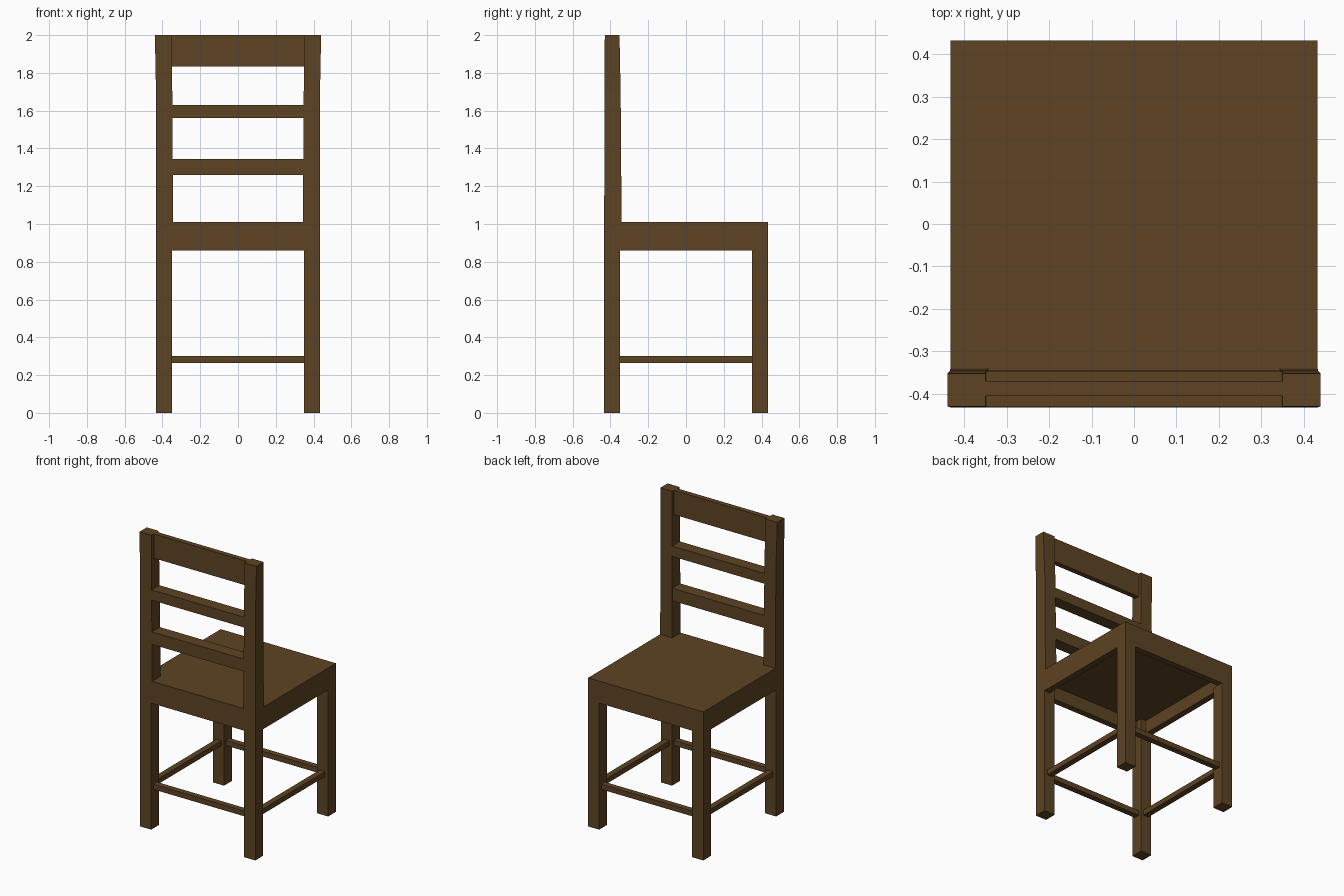
import bpy
import bmesh

if "Cube" in bpy.data.objects:
    bpy.data.objects.remove(bpy.data.objects["Cube"])

wood = bpy.data.materials.new("dark brown wood")
wood.diffuse_color = (0.110, 0.056, 0.017, 1.0)
wood.use_nodes = True
wood.node_tree.nodes["Principled BSDF"].inputs["Base Color"].default_value = wood.diffuse_color


def loft(name, sections):
    """Solid through rectangles given as (z, x0, x1, y0, y1)."""
    bm = bmesh.new()
    rings = []
    for z, x0, x1, y0, y1 in sections:
        rings.append([bm.verts.new(p) for p in
                      ((x0, y0, z), (x1, y0, z), (x1, y1, z), (x0, y1, z))])
    bm.faces.new(rings[0])
    bm.faces.new(rings[-1])
    for a, b in zip(rings, rings[1:]):
        for i in range(4):
            j = (i + 1) % 4
            bm.faces.new((a[i], a[j], b[j], b[i]))
    bmesh.ops.recalc_face_normals(bm, faces=bm.faces)
    mesh = bpy.data.meshes.new(name)
    bm.to_mesh(mesh)
    bm.free()
    mesh.materials.append(wood)
    obj = bpy.data.objects.new(name, mesh)
    bpy.context.collection.objects.link(obj)
    return obj


def box(name, x0, x1, y0, y1, z0, z1):
    return loft(name, [(z0, x0, x1, y0, y1), (z1, x0, x1, y0, y1)])


R = 0.433      # outer half width
I = 0.35       # inner side of the legs
BOTTOM, TOP = 0.86, 1.01

# seat panel between the aprons
box("seat", -0.39, 0.39, -0.39, 0.39, 0.95, TOP)

for s, side in ((1, "right"), (-1, "left")):
    def span(a, b):
        return (a, b) if s > 0 else (-b, -a)

    # free legs under the open edge of the seat
    box(side + "_seat_leg", *span(I, R), I, R, 0, BOTTOM)

    # backrest legs that run on as slightly flared posts
    secs = [(0, I, R, -R, -I), (TOP, I, R, -R, -I),
            (TOP, 0.343, R, -R, -0.341),
            (1.69, 0.348, 0.434, -0.432, -0.346),
            (2.0, 0.35, 0.44, -0.43, -0.352)]
    loft(side + "_backrest_post",
         [(z, *span(a, b), c, d) for z, a, b, c, d in secs])

    # side apron and side stretcher
    box(side + "_apron", *span(0.39, R), -R, R, BOTTOM, TOP)
    box(side + "_stretcher", *span(0.37, 0.41), -I, I, 0.265, 0.30)

# aprons and stretchers across the width
for s, side in ((1, "open_edge"), (-1, "backrest_edge")):
    ya, yb = sorted((s * 0.39, s * R))
    box(side + "_apron", -0.39, 0.39, ya, yb, BOTTOM, TOP)
    ya, yb = sorted((s * 0.37, s * 0.41))
    box(side + "_stretcher", -I, I, ya, yb, 0.265, 0.30)

# backrest slats and recessed top rail
box("lower_slat", -I, I, -0.431, -0.346, 1.26, 1.345)
box("upper_slat", -I, I, -0.431, -0.348, 1.56, 1.63)
box("top_rail", -0.352, 0.352, -0.405, -0.37, 1.835, 2.0)
